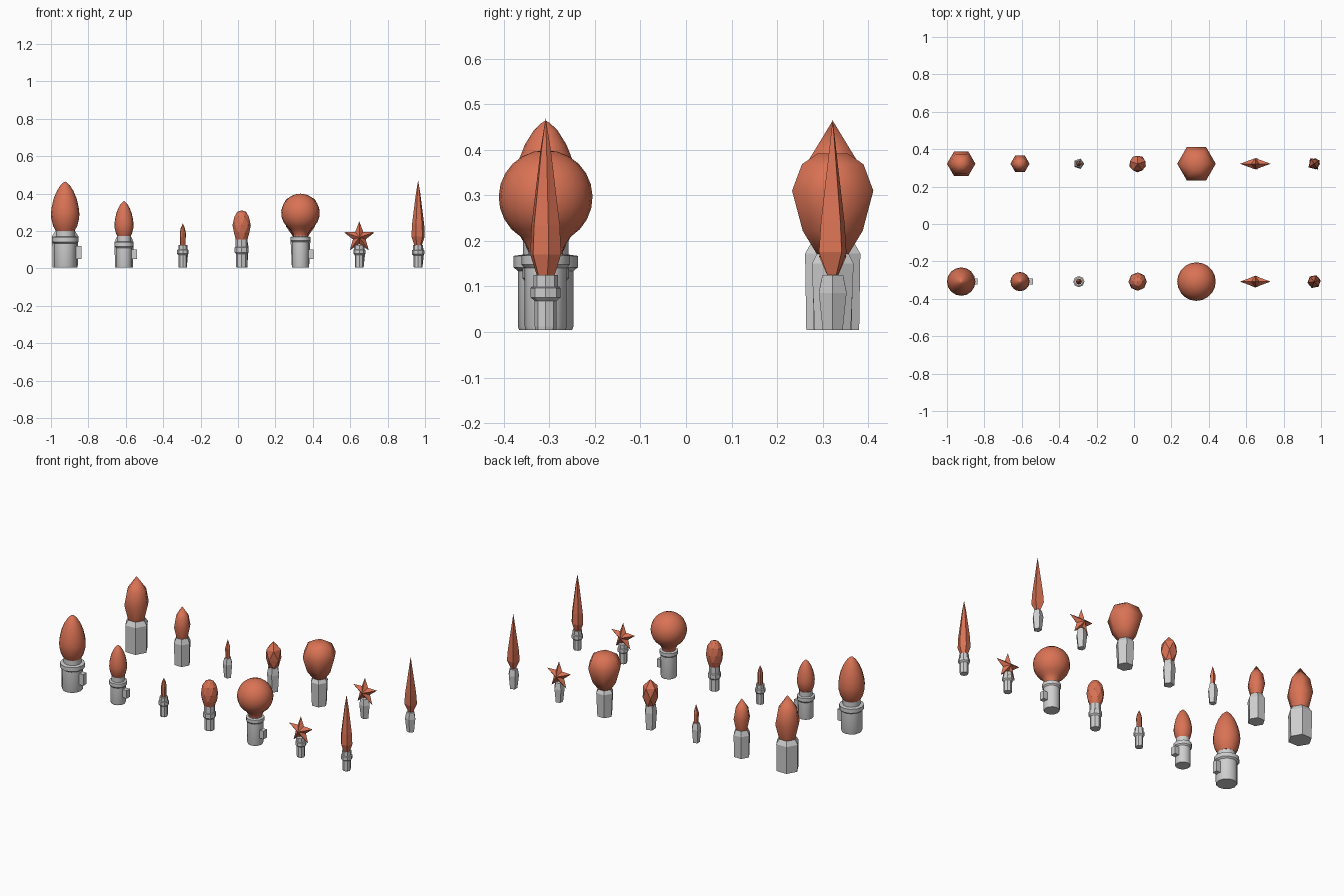
import bpy, math

cube = bpy.data.objects.get("Cube")
if cube:
    bpy.data.objects.remove(cube, do_unlink=True)


def material(name, colour):
    m = bpy.data.materials.new(name)
    m.use_nodes = True
    m.diffuse_color = colour
    m.node_tree.nodes["Principled BSDF"].inputs["Base Color"].default_value = colour
    return m


GLASS = material("orange red glass", (0.70, 0.17, 0.09, 1))
GREY = material("grey plastic", (0.62, 0.62, 0.62, 1))


def add_mesh(name, verts, faces, loc, mat, smooth=0):
    """Make an object; smooth is the largest smoothed angle in degrees."""
    me = bpy.data.meshes.new(name)
    me.from_pydata(verts, [], faces)
    me.materials.append(mat)
    ob = bpy.data.objects.new(name, me)
    ob.location = loc
    bpy.context.collection.objects.link(ob)
    if smooth:
        bpy.ops.object.select_all(action="DESELECT")
        ob.select_set(True)
        bpy.context.view_layer.objects.active = ob
        bpy.ops.object.shade_smooth_by_angle(angle=math.radians(smooth))
    return ob


def lathe(name, loc, profile, sides, mat, smooth=0, start=0, twist=False):
    """Spin (radius, height) pairs upward; twist offsets each ring by half a side."""
    verts, faces, rings = [], [], []
    step = math.tau / sides
    for k, (r, z) in enumerate(profile):
        first = len(verts)
        a0 = math.radians(start) + (k * step / 2 if twist else 0)
        count = sides if r else 1
        verts += [(r * math.cos(a0 + i * step), r * math.sin(a0 + i * step), z)
                  for i in range(count)]
        rings.append(list(range(first, first + count)))
    for a, b in zip(rings, rings[1:]):
        for i in range(sides):
            j = (i + 1) % sides
            if len(b) == 1:
                faces.append((a[i], a[j], b[0]))
            elif twist:
                faces += [(a[i], a[j], b[i]), (a[j], b[j], b[i])]
            else:
                faces.append((a[i], a[j], b[j], b[i]))
    faces.append(rings[0][::-1])
    if len(rings[-1]) > 1:
        faces.append(rings[-1])
    return add_mesh(name, verts, faces, loc, mat, smooth)


def flame(r, z0, z1):
    """Teardrop outline between two heights."""
    shape = [(.66, 0), (.85, .1), (.98, .25), (1, .35), (.95, .48),
             (.82, .64), (.6, .8), (.34, .92), (.12, .98), (0, 1)]
    return [(r * f, z0 + (z1 - z0) * t) for f, t in shape]


def globe(r, zc, neck_r, neck_z, count):
    """Ball outline running down into a neck."""
    low = -math.radians(58)
    arc = [(r * math.cos(a), zc + r * math.sin(a)) for a in
           [low + (math.pi / 2 - low) * i / count for i in range(count)]]
    return [(neck_r, neck_z), (neck_r * 1.1, neck_z + .02)] + arc + [(0, zc + r)]


def socket(name, loc, body, collar, neck, z_collar, z_neck, top, sides, smooth=0):
    """Body, collar ring and neck in one turned part."""
    lathe(name, loc, [(body * .95, .004), (body, .012), (body, z_collar - .008),
                      (collar, z_collar), (collar, z_neck), (neck, z_neck + .003),
                      (neck, top)], sides, GREY, smooth)


def clip(name, loc, x0, x1, z0, z1):
    """Small square tab on the left side of a socket."""
    v = [(x, y, z) for x in (x0 - .02, x1) for y in (-.016, .016) for z in (z0, z1)]
    f = [(0, 1, 3, 2), (4, 6, 7, 5), (0, 4, 5, 1), (2, 3, 7, 6), (0, 2, 6, 4), (1, 5, 7, 3)]
    add_mesh(name, v, f, loc, GREY)


def star(name, loc, outer, inner, depth, zc):
    """Five-pointed star with raised centres front and back."""
    v = [(0, -depth, zc), (0, depth, zc)]
    for i in range(10):
        a = math.pi / 2 + i * math.pi / 5
        r = inner if i % 2 else outer
        v.append((r * math.cos(a), 0, zc + r * math.sin(a)))
    f = []
    for i in range(10):
        p, q = 2 + i, 2 + (i + 1) % 10
        f += [(0, q, p), (1, p, q)]
    add_mesh(name, v, f, loc, GLASS)


names = ["large", "medium", "mini", "faceted", "globe", "star", "icicle"]
FRONT = {n: (-.924 + i * .3145, -.308, 0) for i, n in enumerate(names)}
BACK = {n: (x, .322, 0) for n, (x, y, z) in FRONT.items()}

# Detailed sockets: body, collar and neck radii, collar bottom and top, neck top, sides
sockets = {"large": (.061, .071, .05, .142, .167, .202, 12, 35),
           "medium": (.044, .051, .038, .118, .14, .172, 12, 35),
           "mini": (.023, .03, .024, .078, .098, .125, 8, 0),
           "faceted": (.03, .037, .032, .085, .112, .155, 8, 0),
           "globe": (.046, .053, .038, .148, .168, .175, 12, 35),
           "star": (.024, .032, .027, .078, .098, .125, 8, 0),
           "icicle": (.024, .033, .027, .076, .096, .125, 8, 0)}
for n, s in sockets.items():
    socket(n + "_socket", FRONT[n], *s)
clip("large_clip", FRONT["large"], .058, .086, .05, .12)
clip("medium_clip", FRONT["medium"], .042, .07, .05, .1)
clip("globe_clip", FRONT["globe"], .044, .07, .05, .1)

# Simple sockets: bottom, shoulder and top radii, shoulder and top heights, sides
simple = {"large": (.067, .07, .052, .172, .2, 6),
          "medium": (.048, .051, .038, .14, .17, 6),
          "mini": (.021, .029, .02, .088, .125, 5),
          "faceted": (.03, .037, .03, .11, .155, 5),
          "globe": (.046, .053, .038, .15, .175, 6),
          "star": (.023, .032, .024, .088, .125, 5),
          "icicle": (.023, .032, .024, .086, .125, 5)}
for n, (r0, r1, r2, z1, z2, sides) in simple.items():
    lathe(n + "_simple_socket", BACK[n], [(r0, .004), (r1, z1), (r2, z2)], sides, GREY)

# Flame bulbs
for n, r, z0, z1 in (("large", .076, .2, .464), ("medium", .051, .168, .36)):
    lathe(n + "_bulb", FRONT[n], flame(r, z0, z1), 16, GLASS, 50)
    h = z1 - z0
    lathe(n + "_simple_bulb", BACK[n],
          [(r * .66, z0 - .005), (r, z0 + h * .36), (r * .78, z0 + h * .68), (0, z1)],
          6, GLASS, 62)

# Mini bulbs
mini = [(.015, .12), (.016, .19), (.011, .215), (0, .24)]
lathe("mini_bulb", FRONT["mini"], mini, 8, GLASS)
lathe("mini_simple_bulb", BACK["mini"], [(.013, .12), (.016, .185), (0, .24)], 5, GLASS)

# Faceted bulbs
lathe("faceted_bulb", FRONT["faceted"],
      [(.03, .15), (.044, .188), (.049, .23), (.042, .275), (.024, .302), (0, .31)],
      8, GLASS, twist=True)
lathe("faceted_simple_bulb", BACK["faceted"],
      [(.028, .15), (.046, .205), (.043, .265), (0, .31)], 5, GLASS, start=18, twist=True)

# Globe bulbs
lathe("globe_bulb", FRONT["globe"], globe(.103, .296, .036, .165, 10), 20, GLASS, 50)
lathe("globe_simple_bulb", BACK["globe"],
      [(.036, .165), (.076, .222), (.103, .31), (.078, .368), (.038, .392)],
      6, GLASS, 62)

# Star bulbs
star("star_bulb", FRONT["star"], .086, .036, .03, .166)
star("star_simple_bulb", BACK["star"], .086, .036, .03, .166)

# Icicle bulbs
lathe("icicle_bulb", FRONT["icicle"],
      [(.02, .122), (.036, .17), (.033, .235), (.012, .4), (0, .47)], 6, GLASS, start=10)
lathe("icicle_simple_bulb", BACK["icicle"],
      [(.012, .12), (.036, .175), (.031, .24), (0, .466)], 4, GLASS, start=33)
